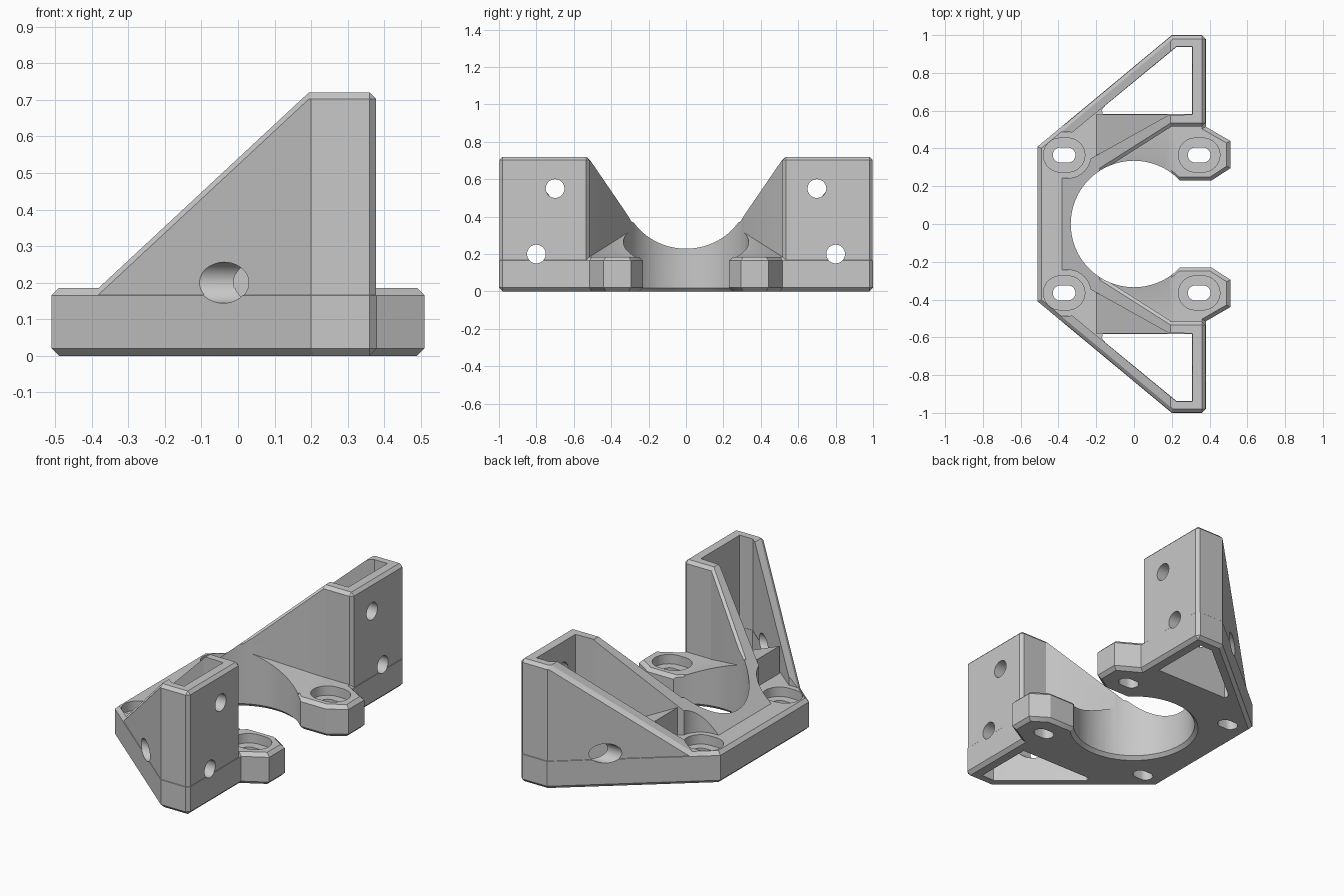
import bpy, bmesh, math
from mathutils import Vector

old = bpy.data.objects.get("Cube")
if old:
    bpy.data.objects.remove(old, do_unlink=True)

GREY = (0.58, 0.58, 0.58, 1)
grey = bpy.data.materials.new("plain_grey")
grey.use_nodes = True
grey.diffuse_color = GREY
grey.node_tree.nodes["Principled BSDF"].inputs["Base Color"].default_value = GREY


def prism(name, points, low, high, axis="z"):
    """Extrude an xy outline along z, or an xz outline along y."""
    bm = bmesh.new()
    place = (lambda a, b: (a, b, low)) if axis == "z" else (lambda a, b: (a, low, b))
    face = bm.faces.new([bm.verts.new(place(a, b)) for a, b in points])
    grown = bmesh.ops.extrude_face_region(bm, geom=[face])["geom"]
    move = Vector((0, 0, high - low)) if axis == "z" else Vector((0, high - low, 0))
    bmesh.ops.translate(bm, vec=move, verts=[v for v in grown if isinstance(v, bmesh.types.BMVert)])
    bmesh.ops.recalc_face_normals(bm, faces=bm.faces)
    mesh = bpy.data.meshes.new(name)
    bm.to_mesh(mesh)
    bm.free()
    obj = bpy.data.objects.new(name, mesh)
    bpy.context.collection.objects.link(obj)
    mesh.materials.append(grey)
    return obj


def cone(r1, r2, depth, centre, along_x=False):
    turn = (0, math.pi / 2, 0) if along_x else (0, 0, 0)
    bpy.ops.mesh.primitive_cone_add(vertices=64, radius1=r1, radius2=r2, depth=depth,
                                    location=centre, rotation=turn)
    obj = bpy.context.object
    obj.data.materials.append(grey)
    return obj


def slot(x, y, radius, low, high, half=0.02):
    """Straight slot with round ends."""
    pts = []
    for i in range(34):
        a = -math.pi / 2 + math.pi * (i if i < 17 else i - 1) / 16
        side = half if i < 17 else -half
        pts.append((x + side + radius * math.cos(a), y + radius * math.sin(a)))
    return prism("slot", pts, low, high)


def apply(obj, mod):
    bpy.context.view_layer.objects.active = obj
    bpy.ops.object.modifier_apply(modifier=mod.name)


def combine(obj, other, operation="DIFFERENCE"):
    mod = obj.modifiers.new("combine", "BOOLEAN")
    mod.operation = operation
    mod.solver = "EXACT"
    mod.object = other
    apply(obj, mod)
    bpy.data.objects.remove(other, do_unlink=True)


def chamfer(obj, width):
    mod = obj.modifiers.new("chamfer", "BEVEL")
    mod.width = width
    mod.segments = 1
    mod.limit_method = "ANGLE"
    mod.angle_limit = math.radians(62)
    apply(obj, mod)


def mirrored(half):
    return half + [(x, -y) for x, y in reversed(half)]


def flip(points, s):
    return [(x, s * y) for x, y in points]


def grow(points, d):
    """Offset a clockwise outline outward."""
    pts = [Vector(p) for p in points]
    out = []
    for i, p in enumerate(pts):
        a = (p - pts[i - 1]).normalized()
        b = (pts[(i + 1) % len(pts)] - p).normalized()
        n1, n2 = Vector((-a.y, a.x)), Vector((-b.y, b.x))
        out.append(tuple(p + (n1 + n2) * d / (1 + n1.dot(n2))))
    return out


# Base plate with four screw pads
base = prism("mounting_bracket", mirrored([
    (-0.51, 0.41), (0.2, 1), (0.38, 1), (0.38, 0.515), (0.51, 0.44), (0.51, 0.295),
    (0.41, 0.23), (0.23, 0.23), (0.19, 0.265), (0.1, 0.2)]), 0, 0.185)
chamfer(base, 0.02)

# Two upright towers: a sheared block for the slope, limited by a flat-topped block
outline = mirrored([(-0.508, 0.409), (0.2, 0.998), (0.378, 0.998), (0.378, 0.517),
                    (0.2, 0.517), (-0.165, 0.285), (-0.2, 0.1)])
towers = prism("towers", outline, -1.2, 0)
chamfer(towers, 0.018)
for v in towers.data.vertices:
    v.co.z += 0.54 + 0.93 * v.co.x
limit = prism("flat_top", grow(outline, 0.003), 0.05, 0.72)
chamfer(limit, 0.021)
combine(towers, limit, "INTERSECT")

hollow = [(0.31, 0.58), (0.31, 0.94), (0.225, 0.94), (-0.36, 0.457), (-0.25, 0.335), (0.18, 0.575)]
opening = [(0.308, 0.582), (0.308, 0.938), (0.226, 0.938), (-0.15, 0.629), (-0.17, 0.605), (-0.165, 0.582)]
ramp_side = [(0.2, 0.1), (0.2, 0.184), (-0.2, 0.345), (-0.2, 0.1)]
SCREW_Y = 0.365

for s in (1, -1):
    # Hollow core, screw clearance and floor opening
    combine(towers, prism("hollow_cut", flip(hollow, s), -0.1, 1))
    combine(towers, slot(-0.37, s * SCREW_Y, 0.122, -0.1, 1))
    combine(base, prism("opening_cut", flip(opening, s), -0.1, 0.4))

combine(base, towers, "UNION")

for s in (1, -1):
    # Sloping web between bore, wall and pad
    ramp = prism("ramp", ramp_side, min(s * 0.2, s * 0.579), max(s * 0.2, s * 0.579), "y")
    combine(ramp, slot(-0.37, s * SCREW_Y, 0.122, -0.1, 1))
    combine(base, ramp, "UNION")

# Central bore with a chamfered lower rim
combine(base, cone(0.335, 0.335, 2, (0, 0, 0.5)))
combine(base, cone(0.375, 0.334, 0.041, (0, 0, 0)))

for s in (1, -1):
    # Counterbored screw slots
    for x in (-0.37, 0.345):
        combine(base, slot(x, s * SCREW_Y, 0.09, 0.13, 0.24))
        combine(base, slot(x, s * SCREW_Y, 0.04, -0.1, 0.2))
    # Bolt holes in the flat face and the access hole behind the lower one
    for y, z in ((0.7, 0.55), (0.8, 0.2)):
        combine(base, cone(0.05, 0.05, 0.25, (0.37, s * y, z), True))
    combine(base, cone(0.056, 0.056, 0.5, (-0.1, s * 0.8, 0.2), True))

bpy.ops.object.select_all(action="DESELECT")
base.select_set(True)
bpy.context.view_layer.objects.active = base
bpy.ops.object.shade_smooth_by_angle(angle=math.radians(25))
